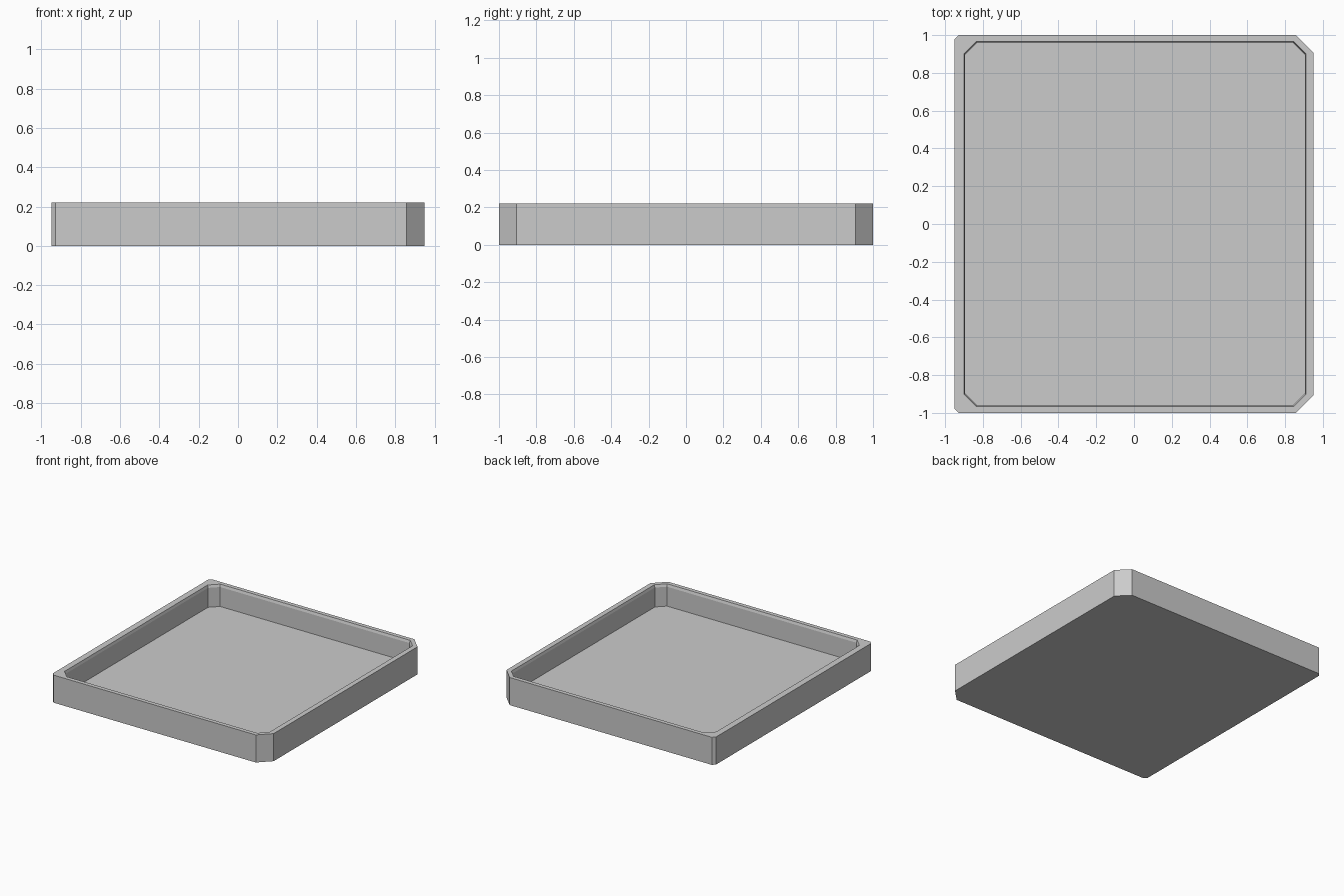
import bpy
import bmesh

cube = bpy.data.objects.get("Cube")
if cube:
    bpy.data.objects.remove(cube, do_unlink=True)

HEIGHT, FLOOR, LIP = 0.22, 0.045, 0.2


def outline(x0, x1, y, cut_left, cut_right):
    """Counter-clockwise rectangle with clipped corners."""
    return [(x0 + cut_left, -y), (x1 - cut_right, -y),
            (x1, -y + cut_right), (x1, y - cut_right),
            (x1 - cut_right, y), (x0 + cut_left, y),
            (x0, y - cut_left), (x0, -y + cut_left)]


outer = outline(-0.95, 0.95, 1.0, 0.022, 0.093)
rim = outline(-0.9, 0.91, 0.967, 0.065, 0.065)
inner = outline(-0.894, 0.904, 0.961, 0.063, 0.063)

# Tray: outer wall, flat rim, small lip bevel, inner wall and floor
bm = bmesh.new()
levels = [(outer, 0), (outer, HEIGHT), (rim, HEIGHT), (inner, LIP), (inner, FLOOR)]
rings = [[bm.verts.new((x, y, z)) for x, y in pts] for pts, z in levels]
for low, high in zip(rings, rings[1:]):
    for i in range(len(low)):
        j = (i + 1) % len(low)
        bm.faces.new((low[i], low[j], high[j], high[i]))
bm.faces.new(rings[0][::-1])
bm.faces.new(rings[-1])
bmesh.ops.recalc_face_normals(bm, faces=bm.faces)
mesh = bpy.data.meshes.new("tray")
bm.to_mesh(mesh)
bm.free()
tray = bpy.data.objects.new("tray", mesh)
bpy.context.collection.objects.link(tray)

# Plain grey
grey = bpy.data.materials.new("plain grey")
grey.use_nodes = True
color = (0.6, 0.6, 0.6, 1)
grey.diffuse_color = color
grey.node_tree.nodes["Principled BSDF"].inputs["Base Color"].default_value = color
mesh.materials.append(grey)
